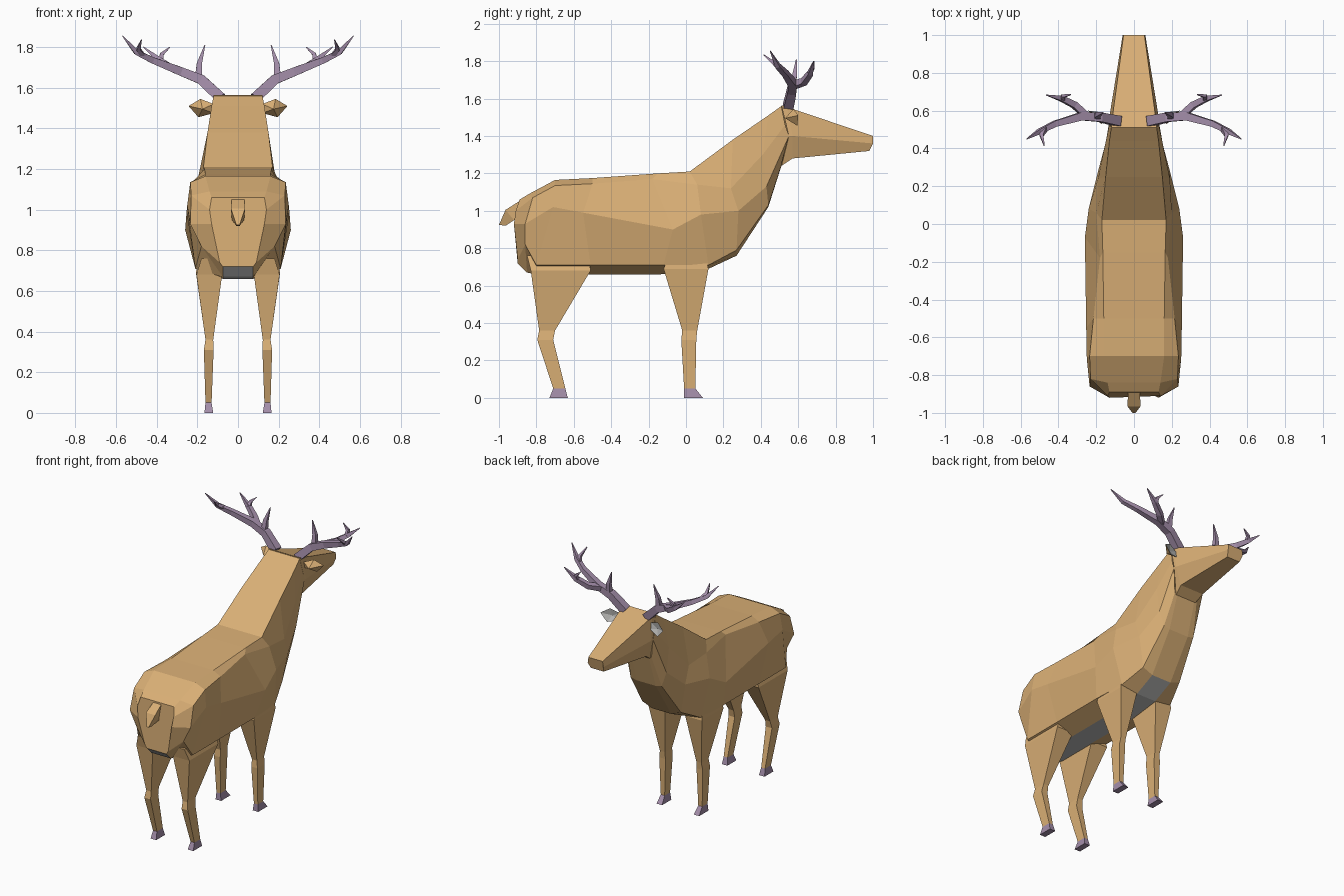
import bpy, bmesh, math
from mathutils import Vector


def material(name, rgb):
    m = bpy.data.materials.new(name)
    m.diffuse_color = (*rgb, 1)
    return m


TAN = material("tan coat", (0.70, 0.43, 0.18))
GREY = material("pale grey underside", (0.50, 0.50, 0.49))
HORN = material("mauve horn", (0.37, 0.27, 0.40))


def finish(name, bm, mats, mirror=False):
    """Turn a bmesh into a flat shaded object, optionally mirrored in x."""
    bmesh.ops.recalc_face_normals(bm, faces=bm.faces)
    me = bpy.data.meshes.new(name)
    bm.to_mesh(me)
    bm.free()
    for m in mats:
        me.materials.append(m)
    ob = bpy.data.objects.new(name, me)
    bpy.context.collection.objects.link(ob)
    if mirror:
        ob.modifiers.new("mirror", 'MIRROR').use_mirror_merge = False
    return ob


def loft(bm, rings):
    """Skin closed rings of points and cap both ends."""
    vs = [[bm.verts.new(p) for p in r] for r in rings]
    n = len(vs[0])
    for a, b in zip(vs, vs[1:]):
        for i in range(n):
            j = (i + 1) % n
            bm.faces.new((a[i], a[j], b[j], b[i]))
    bm.faces.new(vs[0])
    bm.faces.new(vs[-1])


def both_sides(half):
    """Close a half ring by reflecting it in x."""
    return half + [(-x, y, z) for x, y, z in reversed(half)]


# Body and neck: half rings from rump to throat
# (back edge, shoulder, flank, lower side, belly)
body_rings = [
    [(.13, -.89, 1.06), (.14, -.91, 1.0), (.13, -.92, .93), (.09, -.90, .74), (.075, -.90, .72)],
    [(.14, -.84, 1.09), (.23, -.82, 1.07), (.235, -.86, .93), (.18, -.86, .82), (.075, -.85, .67)],
    [(.16, -.70, 1.165), (.235, -.70, 1.135), (.25, -.71, 1.02), (.21, -.80, .71), (.075, -.80, .66)],
    [(.16, -.50, 1.175), (.215, -.50, 1.145), (.253, -.55, .99), (.21, -.51, .71), (.075, -.51, .66)],
    [(.165, -.15, 1.20), (.18, -.18, 1.17), (.26, -.07, .90), (.21, -.12, .71), (.075, -.14, .66)],
    [(.17, .02, 1.21), (.20, .06, 1.14), (.24, .08, .98), (.20, .12, .71), (.075, .12, .69)],
    [(.15, .25, 1.38), (.19, .24, 1.12), (.19, .28, 1.0), (.15, .27, .79), (.075, .27, .76)],
    [(.13, .44, 1.51), (.155, .41, 1.30), (.15, .43, 1.13), (.12, .44, 1.03), (.075, .44, 1.02)],
    [(.12, .51, 1.56), (.13, .53, 1.46), (.13, .55, 1.40), (.09, .51, 1.25), (.07, .51, 1.24)],
]
bm = bmesh.new()
loft(bm, [both_sides(r) for r in body_rings])
bm.normal_update()
bmesh.ops.recalc_face_normals(bm, faces=bm.faces)
for f in bm.faces:  # belly strip is grey
    c = f.calc_center_median()
    if abs(c.x) < .01 and c.z < .74 and f.normal.z < -.2:
        f.material_index = 1
finish("body", bm, [TAN, GREY])

# Head
bm = bmesh.new()
loft(bm, [both_sides(r) for r in (
    [(.12, .51, 1.565), (.13, .55, 1.40), (.08, .51, 1.24)],
    [(.118, .54, 1.555), (.13, .57, 1.40), (.09, .57, 1.28)],
    [(.055, 1.0, 1.40), (.06, 1.0, 1.36), (.05, .98, 1.32)],
)])
finish("head", bm, [TAN])

# Tail
bm = bmesh.new()
loft(bm, [both_sides(r) for r in (
    [(.03, -.87, 1.065), (.03, -.90, .95)],
    [(.035, -.965, 1.005), (.03, -.92, .95)],
    [(.008, -1.0, .925), (.008, -.965, .92)],
)])
finish("tail", bm, [TAN])


def rect(x0, x1, y0, y1, z):
    return [(x0, y0, z), (x1, y0, z), (x1, y1, z), (x0, y1, z)]


# Legs with hooves: levels of (x0, x1, y0, y1, z)
legs = {
    "front": [(.08, .20, -.10, .11, .74), (.078, .207, -.12, .12, .69), (.122, .16, -.02, .06, .36),
              (.12, .168, -.025, .055, .31), (.13, .16, -.01, .05, .05)],
    "hind": [(.08, .18, -.85, -.52, .76), (.078, .205, -.83, -.51, .68), (.122, .16, -.785, -.70, .36),
             (.12, .168, -.795, -.71, .31), (.13, .16, -.71, -.645, .05)],
}
hooves = {"front": (.122, .165, -.012, .09, 0), "hind": (.122, .165, -.73, -.632, 0)}
for name, levels in legs.items():
    bm = bmesh.new()
    loft(bm, [rect(*l) for l in levels])
    finish(name + "_legs", bm, [TAN], True)
    bm = bmesh.new()
    loft(bm, [rect(*levels[-1]), rect(*hooves[name])])
    finish(name + "_hooves", bm, [HORN], True)

# Ears: leaf shaped rim, pointed shell behind, grey hollow in front
rim = [(.12, .555, 1.52), (.185, .575, 1.545), (.243, .60, 1.51), (.195, .595, 1.455), (.12, .565, 1.475)]
bm = bmesh.new()
rv = [bm.verts.new(p) for p in rim]
back = bm.verts.new((.175, .53, 1.495))
hollow = bm.verts.new((.175, .565, 1.495))
for i in range(5):
    a, b = rv[i], rv[(i + 1) % 5]
    bm.faces.new((a, b, back))
    bm.faces.new((b, a, hollow)).material_index = 1
finish("ears", bm, [TAN, GREY], True)


# Antlers: four sided tapering branches
def branch(bm, pts):
    """pts are (x, y, z, radius)."""
    ps = [Vector(p[:3]) for p in pts]
    rings = []
    for i, p in enumerate(ps):
        d = (ps[min(i + 1, len(ps) - 1)] - ps[max(i - 1, 0)]).normalized()
        u = d.cross(Vector((0, 1, 0))).normalized()
        v = d.cross(u)
        r = pts[i][3]
        rings.append([p + r * (math.cos(t) * u + math.sin(t) * v)
                      for t in (math.pi / 4 + k * math.pi / 2 for k in range(4))])
    loft(bm, rings)


bm = bmesh.new()
for pts in (
    # main beam sweeping back to its tip
    [(.085, .545, 1.55, .038), (.18, .565, 1.64, .034), (.28, .57, 1.68, .03),
     (.42, .53, 1.735, .022), (.50, .49, 1.775, .018), (.568, .45, 1.855, .003)],
    # rear tine
    [(.47, .505, 1.76, .018), (.49, .47, 1.79, .014), (.475, .415, 1.835, .003)],
    # brow tine
    [(.195, .57, 1.65, .024), (.19, .58, 1.72, .018), (.163, .59, 1.81, .003)],
    # forward fork
    [(.25, .57, 1.67, .026), (.315, .63, 1.69, .024), (.385, .665, 1.735, .02), (.465, .683, 1.80, .003)],
    [(.38, .66, 1.73, .018), (.375, .678, 1.765, .013), (.335, .685, 1.80, .003)],
):
    branch(bm, pts)
finish("antlers", bm, [HORN], True)
